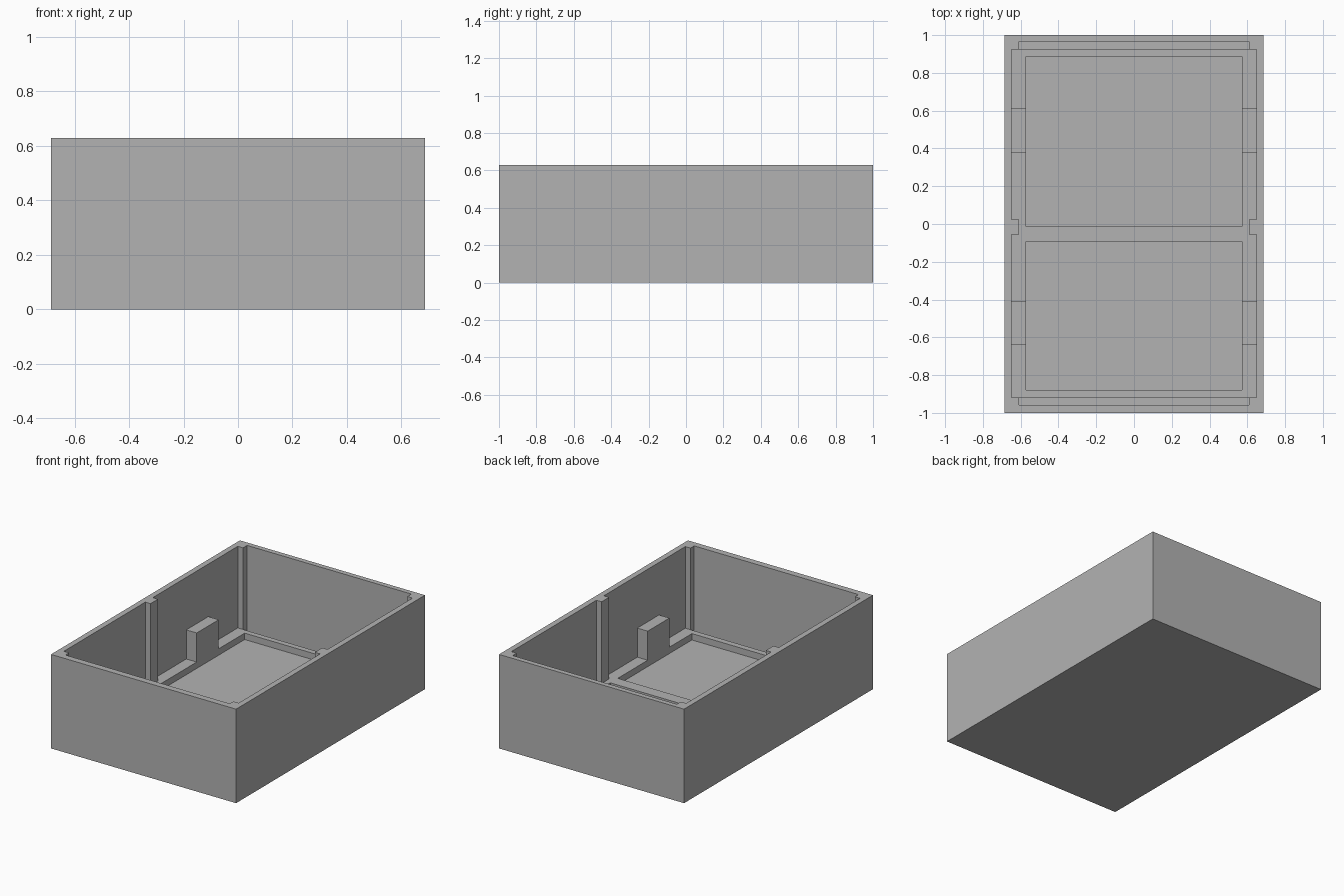
import bpy
import bmesh
from mathutils import Vector

cube = bpy.data.objects.get("Cube")
if cube:
    bpy.data.objects.remove(cube, do_unlink=True)

grey = bpy.data.materials.new("plain grey")
grey.use_nodes = True
colour = (0.45, 0.45, 0.45, 1.0)
grey.diffuse_color = colour
grey.node_tree.nodes["Principled BSDF"].inputs["Base Color"].default_value = colour

HEIGHT, LEDGE, FLOOR, OPEN = 0.63, 0.083, 0.04, 0.8


def box(name, x, y, z):
    """Axis-aligned box from (low, high) ranges."""
    bm = bmesh.new()
    bmesh.ops.create_cube(bm, size=1)
    low, high = Vector((x[0], y[0], z[0])), Vector((x[1], y[1], z[1]))
    for v in bm.verts:
        v.co = (low + high) / 2 + v.co * (high - low)
    mesh = bpy.data.meshes.new(name)
    bm.to_mesh(mesh)
    bm.free()
    mesh.materials.append(grey)
    obj = bpy.data.objects.new(name, mesh)
    bpy.context.collection.objects.link(obj)
    return obj


def combine(target, tool, operation):
    """Apply a boolean to the target and remove the tool."""
    mod = target.modifiers.new("shape", "BOOLEAN")
    mod.operation, mod.solver, mod.object = operation, "EXACT", tool
    bpy.context.view_layer.update()
    graph = bpy.context.evaluated_depsgraph_get()
    mesh = bpy.data.meshes.new_from_object(target.evaluated_get(graph))
    target.modifiers.clear()
    target.data = mesh
    bpy.data.objects.remove(tool, do_unlink=True)


# Outer block
case = box("open_case", (-0.686, 0.686), (-1, 1), (0, HEIGHT))

# Main cavity, leaving solid posts in the four corners
for half, y in ((0.648, (-0.918, 0.923)), (0.609, (-0.957, 0.966))):
    combine(case, box("cavity", (-half, half), y, (LEDGE, OPEN)), "DIFFERENCE")

# Slots along the end walls, then the two floor pockets
for half, y in ((0.609, (-0.957, -0.918)), (0.609, (0.923, 0.966)),
                (0.571, (-0.878, -0.093)), (0.571, (-0.014, 0.886))):
    combine(case, box("recess", (-half, half), y, (FLOOR, 0.2)), "DIFFERENCE")

# Middle posts and short support blocks on both side walls
for side in (-1, 1):
    for inner, y, top in ((0.609, (-0.056, 0.023), HEIGHT),
                          (0.571, (-0.64, -0.41), 0.278),
                          (0.571, (0.378, 0.611), 0.278)):
        x = sorted((side * inner, side * 0.67))
        combine(case, box("support", x, y, (0.06, top)), "UNION")
